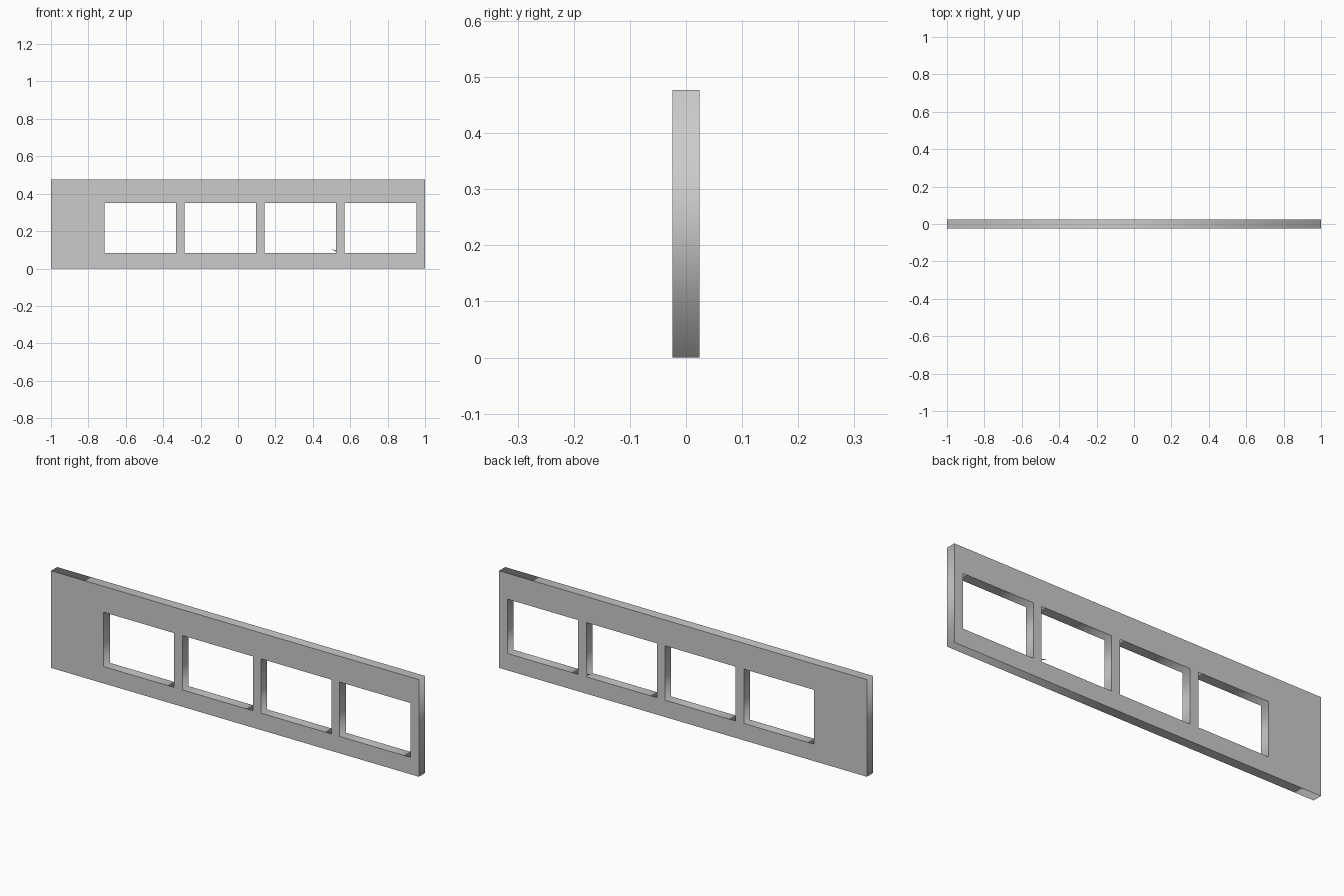
import bpy
import math

if "Cube" in bpy.data.objects:
    bpy.data.objects.remove(bpy.data.objects["Cube"])

HALF_DEPTH = 0.024
HEIGHT = 0.477
HOLE_Z = (0.083, 0.35)
HOLES_X = [(-0.714 + i * 0.428, -0.331 + i * 0.428) for i in range(4)]
HOLES_X[3] = (0.569, 0.954)


def plate(name, outlines, half_depth, y=0.0):
    """Extrude closed x-z outlines into a flat upright plate; inner outlines become holes."""
    curve = bpy.data.curves.new(name, 'CURVE')
    curve.dimensions = '2D'
    curve.fill_mode = 'BOTH'
    curve.extrude = half_depth
    for points in outlines:
        spline = curve.splines.new('POLY')
        spline.points.add(len(points) - 1)
        for p, (x, z) in zip(spline.points, points):
            p.co = (x, z, 0, 1)
        spline.use_cyclic_u = True
    obj = bpy.data.objects.new(name, curve)
    bpy.context.collection.objects.link(obj)
    obj.rotation_euler.x = math.pi / 2
    obj.location.y = y
    bpy.ops.object.select_all(action='DESELECT')
    obj.select_set(True)
    bpy.context.view_layer.objects.active = obj
    bpy.ops.object.convert(target='MESH')
    bpy.ops.object.transform_apply(location=True, rotation=True, scale=True)
    return bpy.context.object


def rect(x0, x1, z0, z1):
    return [(x0, z0), (x1, z0), (x1, z1), (x0, z1)]


# Wall panel with four window openings
plate("window_panel",
      [rect(-1, 1, 0, HEIGHT)] + [rect(a, b, *HOLE_Z) for a, b in HOLES_X],
      HALF_DEPTH)

# Small splinter at the lower corner of the third opening, on the back face
plate("corner_splinter", [[(0.497, 0.105), (0.527, 0.088), (0.527, 0.096)]],
      0.001, HALF_DEPTH - 0.001)
